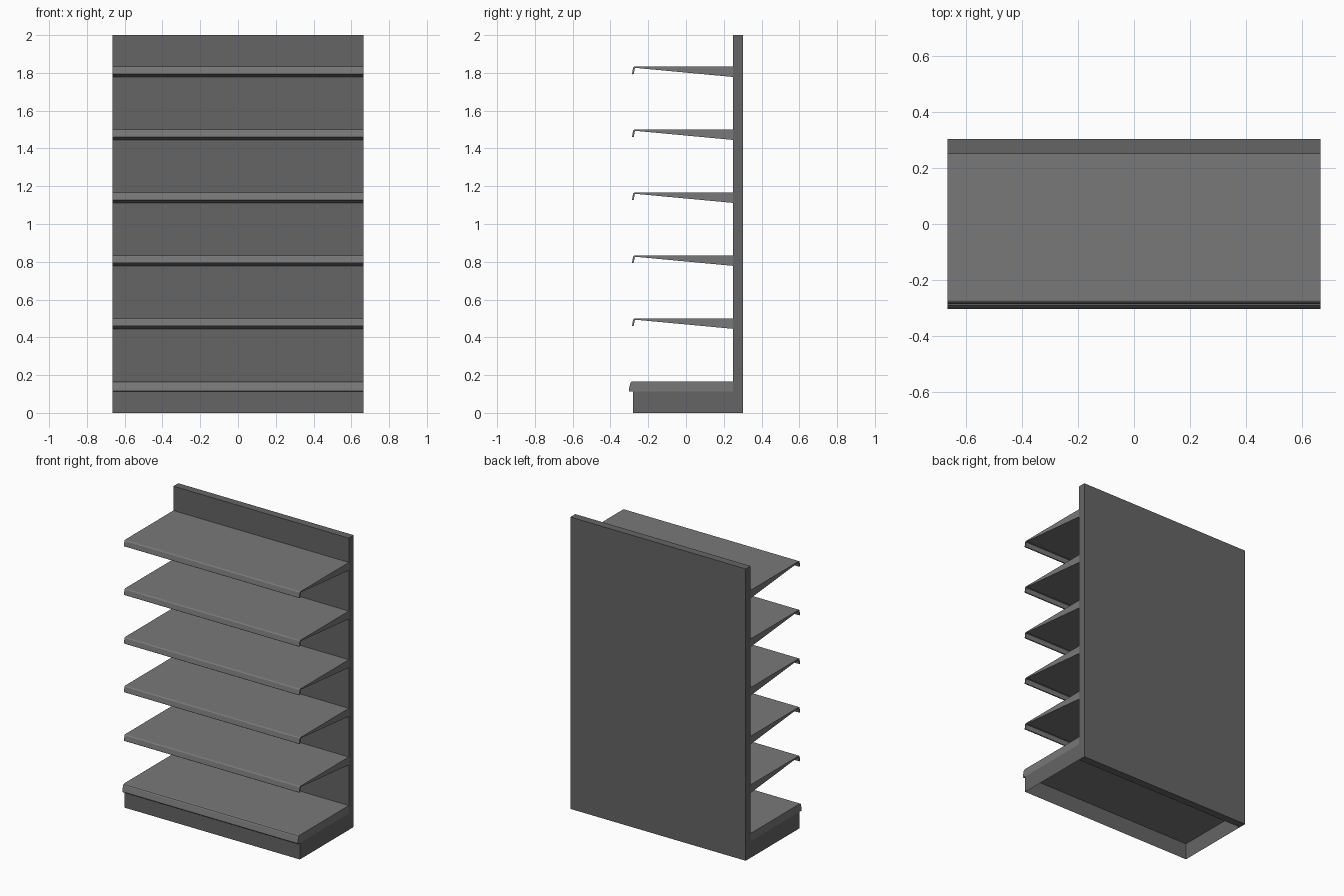
import bpy, bmesh

if "Cube" in bpy.data.objects:
    bpy.data.objects.remove(bpy.data.objects["Cube"])

HALF_W = 0.665      # half width of the unit
BACK_Y = 0.25       # front face of the back panel


def grey(name, v):
    mat = bpy.data.materials.new(name)
    mat.diffuse_color = (v, v, v, 1)
    mat.use_nodes = True
    mat.node_tree.nodes["Principled BSDF"].inputs["Base Color"].default_value = mat.diffuse_color
    return mat


FRAME = grey("dark_grey_frame", 0.13)
SHELF = grey("grey_shelf", 0.19)


def finish(name, bm, mat):
    bmesh.ops.recalc_face_normals(bm, faces=bm.faces)
    mesh = bpy.data.meshes.new(name)
    bm.to_mesh(mesh)
    bm.free()
    mesh.materials.append(mat)
    obj = bpy.data.objects.new(name, mesh)
    bpy.context.collection.objects.link(obj)
    return obj


def extrude_x(name, profile, mat, z=0.0):
    """Extrude a closed (y, z) profile across the full width."""
    bm = bmesh.new()
    face = bm.faces.new([bm.verts.new((-HALF_W, y, z + h)) for y, h in profile])
    new = bmesh.ops.extrude_face_region(bm, geom=[face])["geom"]
    verts = [g for g in new if isinstance(g, bmesh.types.BMVert)]
    bmesh.ops.translate(bm, verts=verts, vec=(2 * HALF_W, 0, 0))
    return finish(name, bm, mat)


# Back panel
extrude_x("back_panel", [(BACK_Y, 0), (0.303, 0), (0.303, 2), (BACK_Y, 2)], FRAME)

# Wedge shelves with a rounded, downturned front lip (heights from shelf top)
shelf = [(BACK_Y, 0), (-0.273, 0), (-0.277, -0.002), (-0.280, -0.006),
         (-0.286, -0.039), (-0.284, -0.041), (-0.277, -0.040),
         (-0.271, -0.010), (-0.266, -0.007), (BACK_Y, -0.055)]
for i in range(1, 6):
    extrude_x(f"shelf_{i}", shelf, SHELF, (i + 0.5) / 3)

# Thick bottom shelf with rounded nose
extrude_x("base_shelf", [(BACK_Y, 0.167), (-0.284, 0.167), (-0.291, 0.164),
                         (-0.295, 0.157), (-0.303, 0.123), (-0.303, 0.117),
                         (-0.299, 0.113), (BACK_Y, 0.113)], SHELF)

# Kick plate: sheet walls around a plinth open underneath
bm = bmesh.new()
path = [(-HALF_W, BACK_Y), (-HALF_W, -0.28), (HALF_W, -0.28), (HALF_W, BACK_Y)]
low = [bm.verts.new((x, y, 0)) for x, y in path]
high = [bm.verts.new((x, y, 0.113)) for x, y in path]
for i in range(3):
    bm.faces.new((low[i], low[i + 1], high[i + 1], high[i]))
finish("kick_plate", bm, FRAME)
